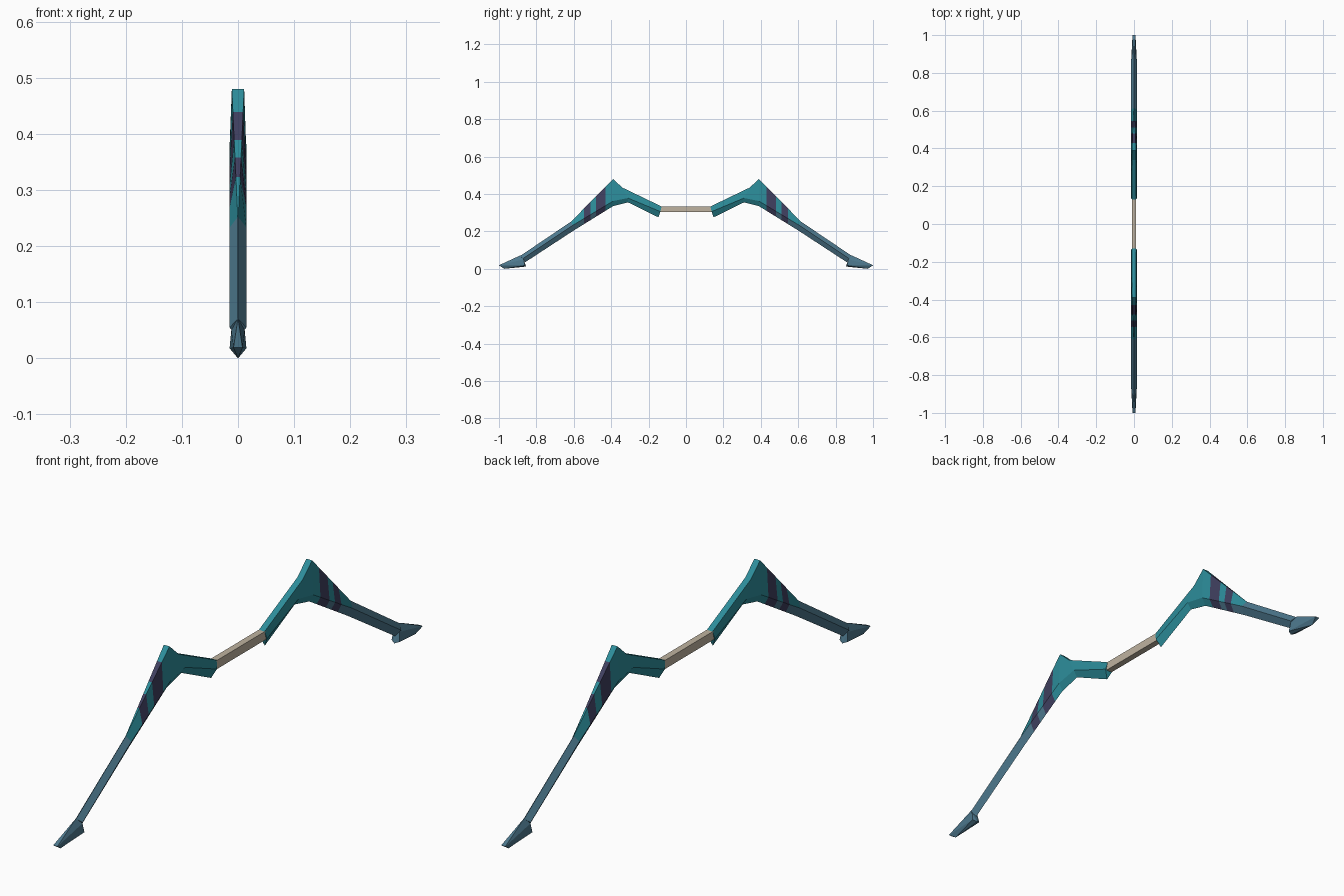
import bpy, bmesh

if "Cube" in bpy.data.objects:
    bpy.data.objects.remove(bpy.data.objects["Cube"])

def material(name, rgb):
    m = bpy.data.materials.new(name)
    m.diffuse_color = (*rgb, 1)
    m.use_nodes = True
    m.node_tree.nodes["Principled BSDF"].inputs["Base Color"].default_value = m.diffuse_color
    return m

TEAL = material("teal", (0.026, 0.27, 0.33))
BLUE = material("slate blue", (0.075, 0.19, 0.27))
PURPLE = material("dark purple", (0.05, 0.05, 0.115))
BEIGE = material("grip beige", (0.52, 0.45, 0.35))

def finish(name, bm, mats, mirror=True):
    bmesh.ops.recalc_face_normals(bm, faces=bm.faces)
    me = bpy.data.meshes.new(name)
    bm.to_mesh(me)
    bm.free()
    for m in mats:
        me.materials.append(m)
    ob = bpy.data.objects.new(name, me)
    bpy.context.collection.objects.link(ob)
    if mirror:
        mod = ob.modifiers.new("mirror", 'MIRROR')
        mod.use_axis = (False, True, False)
        mod.use_mirror_merge = False
    return ob

# Limb: stations of (top, middle, bottom) points in y,z and the top half width
stations = [
    ((.130, .333), (.137, .306), (.147, .275), .011),
    ((.340, .434), (.310, .378), (.310, .355), .011),
    ((.390, .480), (.390, .362), (.390, .335), .011),
    ((.615, .252), (.605, .233), (.600, .205), .0005),
    ((.885, .070), (.872, .055), (.860, .035), .0005),
]
bm = bmesh.new()
rings = []
for top, mid, bot, w in stations:
    pts = [(w, top), (.015, mid), (0, bot), (-.015, mid), (-w, top)]
    rings.append([bm.verts.new((x, *p)) for x, p in pts])
for a, b in zip(rings, rings[1:]):
    for i in range(5):
        j = (i + 1) % 5
        bm.faces.new((a[i], a[j], b[j], b[i]))
bm.faces.new(rings[0])
bm.faces.new(rings[-1])

# Mark underside faces, then cut the bands across the limb
under = bm.faces.layers.int.new("under")
low = {r[2] for r in rings}
for f in bm.faces:
    f[under] = int(len(f.verts) == 4 and any(v in low for v in f.verts))
for y in (.43, .48, .51, .545):
    bmesh.ops.bisect_plane(bm, geom=bm.verts[:] + bm.edges[:] + bm.faces[:],
                           plane_co=(0, y, 0), plane_no=(0, 1, 0))
for f in bm.faces:
    y = f.calc_center_median().y
    if .43 < y < .48 or .51 < y < .545:
        f.material_index = 2
    elif y > .61 or (y > .48 and f[under]):
        f.material_index = 1
finish("limbs", bm, [TEAL, BLUE, PURPLE])

# Barbed tip: faceted wedge
bm = bmesh.new()
pts = [(0, .885, .072), (0, .855, .012), (0, .972, 0)]
for s in (-1, 1):
    pts += [(s * .012, .868, .05), (s * .015, .862, .018), (s * .008, 1, .019)]
for p in pts:
    bm.verts.new(p)
bmesh.ops.convex_hull(bm, input=bm.verts[:])
finish("limb_tips", bm, [BLUE])

# Grip: plain bar
bm = bmesh.new()
bmesh.ops.create_cube(bm, size=1)
for v in bm.verts:
    v.co = (v.co.x * .023, v.co.y * .272, .318 + v.co.z * .03)
finish("grip", bm, [BEIGE], mirror=False)
